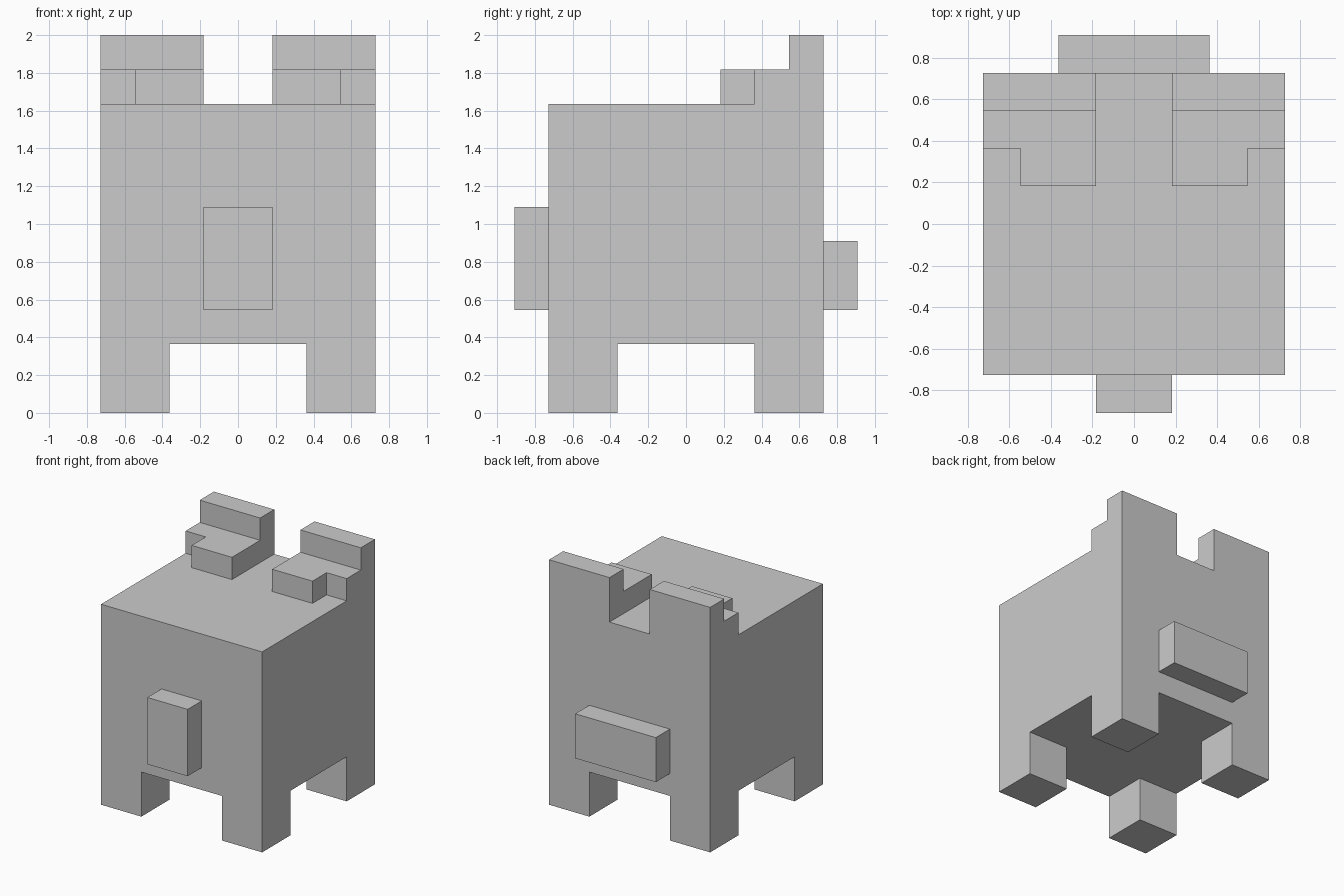
import bpy
import bmesh
from mathutils import Matrix, Vector

if "Cube" in bpy.data.objects:
    bpy.data.objects.remove(bpy.data.objects["Cube"], do_unlink=True)

UNIT = 2 / 11  # the model is laid out on a block grid, eleven blocks tall

grey = bpy.data.materials.new("plain_grey")
grey.use_nodes = True
colour = (0.6, 0.6, 0.6, 1)
grey.diffuse_color = colour
grey.node_tree.nodes["Principled BSDF"].inputs["Base Color"].default_value = colour


def add_part(name, *boxes, side=1):
    """Make one object from boxes given as (low corner, high corner) in blocks."""
    bm = bmesh.new()
    for low, high in boxes:
        low, high = Vector(low), Vector(high)
        centre = (low + high) / 2
        centre.x *= side
        place = Matrix.Translation(centre * UNIT) @ Matrix.Diagonal((*((high - low) * UNIT), 1))
        bmesh.ops.create_cube(bm, size=1, matrix=place)
    mesh = bpy.data.meshes.new(name)
    bm.to_mesh(mesh)
    bm.free()
    mesh.materials.append(grey)
    obj = bpy.data.objects.new(name, mesh)
    bpy.context.collection.objects.link(obj)


# Body, snout and tail
add_part("body", ((-4, -4, 2), (4, 4, 9)))
add_part("snout", ((-1, -5, 3), (1, -4, 6)))
add_part("tail", ((-2, 4, 3), (2, 5, 5)))

for side, label in ((1, "left"), (-1, "right")):
    # Legs
    add_part(f"front_{label}_leg", ((2, -4, 0), (4, -2, 2)), side=side)
    add_part(f"back_{label}_leg", ((2, 2, 0), (4, 4, 2)), side=side)
    # Stepped ear: upright back, base and notched front step
    add_part(f"{label}_ear",
             ((1, 3, 9), (4, 4, 11)),
             ((1, 2, 9), (4, 3, 10)),
             ((1, 1, 9), (3, 2, 10)),
             side=side)
